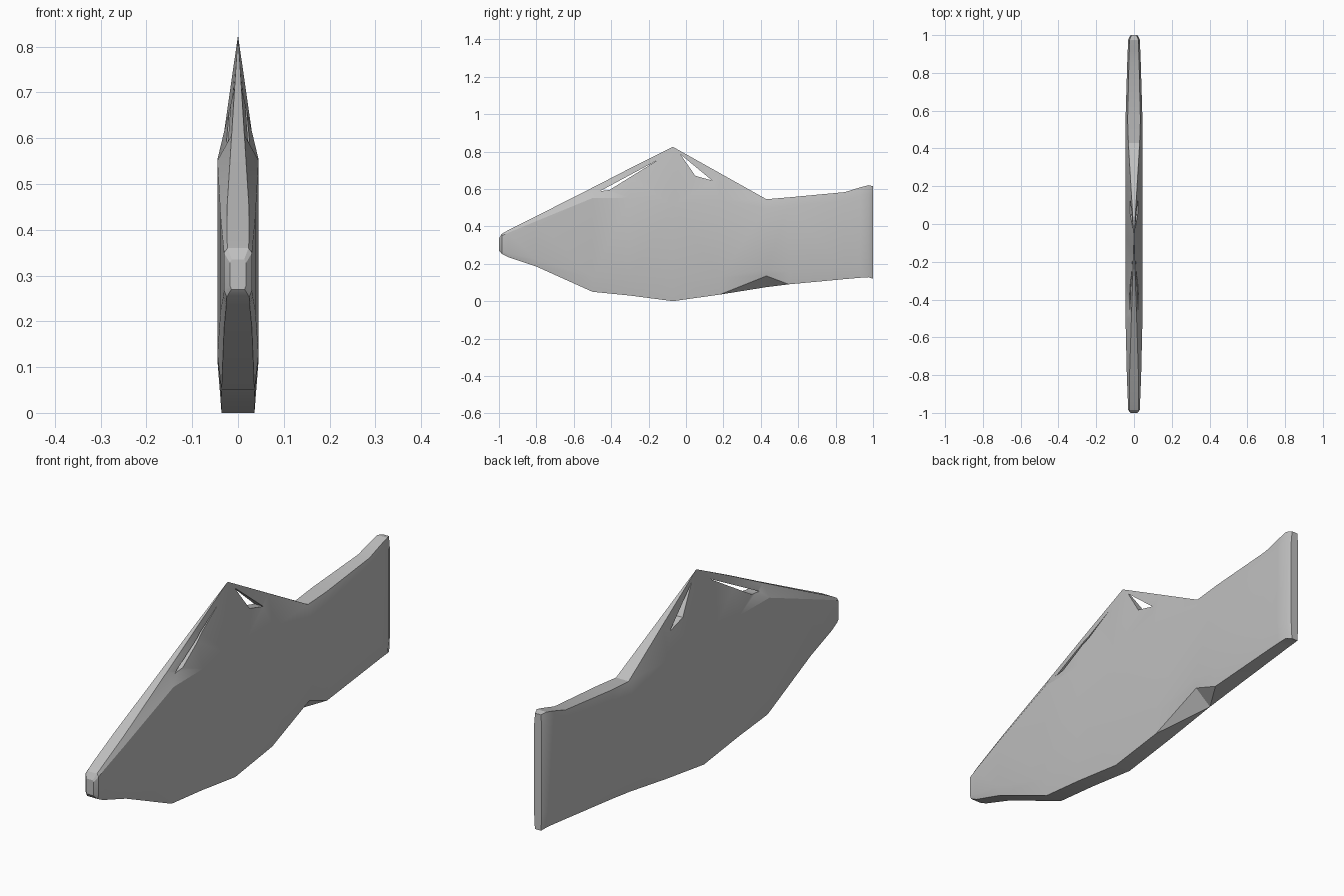
import bpy, bmesh
from math import radians

cube = bpy.data.objects.get("Cube")
if cube:
    bpy.data.objects.remove(cube)

grey = bpy.data.materials.new("plain_grey")
grey.use_nodes = True
colour = (0.52, 0.52, 0.52, 1)
grey.diffuse_color = colour
grey.node_tree.nodes["Principled BSDF"].inputs["Base Color"].default_value = colour

PEAK = -0.07    # where the back fin comes to a point
NOTCH = 0.43    # where the underside is cut back on one side


def make_object(name, bm):
    bmesh.ops.recalc_face_normals(bm, faces=bm.faces)
    mesh = bpy.data.meshes.new(name)
    bm.to_mesh(mesh)
    bm.free()
    obj = bpy.data.objects.new(name, mesh)
    bpy.context.collection.objects.link(obj)
    mesh.materials.append(grey)
    return obj


def bridge(bm, a, b):
    for i in range(len(a)):
        j = (i + 1) % len(a)
        bm.faces.new((a[i], a[j], b[j], b[i]))


def section(y, bottom, top):
    """Cross-section: slab sides with a narrow top edge and a flat keel."""
    end = 1 - abs(y)
    wide = min(0.045, 0.03 + 0.04 * end) if end > 0.01 else 0.018
    away = abs(y - PEAK)
    ridge = min(0.03 * away / (0.93 if y < PEAK else 0.5), wide * 0.75)
    keel = wide * 0.8
    height = top - bottom
    shoulder = bottom + height * min(0.9, 0.62 + 0.65 * away)
    hip = bottom + height * 0.14
    lift = 0.06 if y == NOTCH else 0
    return [(ridge, y, top), (wide, y, shoulder), (wide, y, hip + lift / 2),
            (keel, y, bottom + lift), (-keel, y, bottom), (-wide, y, hip),
            (-wide, y, shoulder), (-ridge, y, top)]


# Fish body lofted from nose to tail: position, lower and upper edge
stations = [
    (-1, 0.27, 0.335), (-0.985, 0.253, 0.36), (-0.95, 0.235, 0.38),
    (-0.8, 0.185, 0.455), (-0.5, 0.05, 0.607), (-0.3, 0.03, 0.71),
    (PEAK, 0, 0.825), (0.18, 0.035, 0.685), (NOTCH, 0.075, 0.545),
    (0.55, 0.09, 0.555), (0.85, 0.118, 0.583), (0.93, 0.125, 0.608),
    (0.975, 0.128, 0.62), (1, 0.12, 0.615),
]
bm = bmesh.new()
rings = [[bm.verts.new(p) for p in section(*s)] for s in stations]
for a, b in zip(rings, rings[1:]):
    bridge(bm, a, b)
bm.faces.new(rings[0])
bm.faces.new(rings[-1])
bmesh.ops.remove_doubles(bm, verts=bm.verts, dist=0.0005)
bmesh.ops.triangulate(bm, faces=[f for f in bm.faces if len(f.verts) == 4])
body = make_object("fish_body", bm)

# Slits through the back fin
slits = [
    [(-0.03, 0.785), (0.05, 0.67), (0.14, 0.645)],
    [(-0.46, 0.588), (-0.41, 0.594), (-0.15, 0.755)],
]
for outline in slits:
    bm = bmesh.new()
    sides = [[bm.verts.new((x, y, z)) for y, z in outline] for x in (-0.1, 0.1)]
    bridge(bm, *sides)
    for side in sides:
        bm.faces.new(side)
    cutter = make_object("slit_cutter", bm)
    cutter.hide_render = True
    cut = body.modifiers.new("slit", 'BOOLEAN')
    cut.operation = 'DIFFERENCE'
    cut.solver = 'EXACT'
    cut.object = cutter
    bpy.context.view_layer.objects.active = body
    bpy.ops.object.modifier_apply(modifier=cut.name)
    bpy.data.objects.remove(cutter)

bpy.ops.object.select_all(action='DESELECT')
body.select_set(True)
bpy.context.view_layer.objects.active = body
bpy.ops.object.shade_smooth_by_angle(angle=radians(25))
